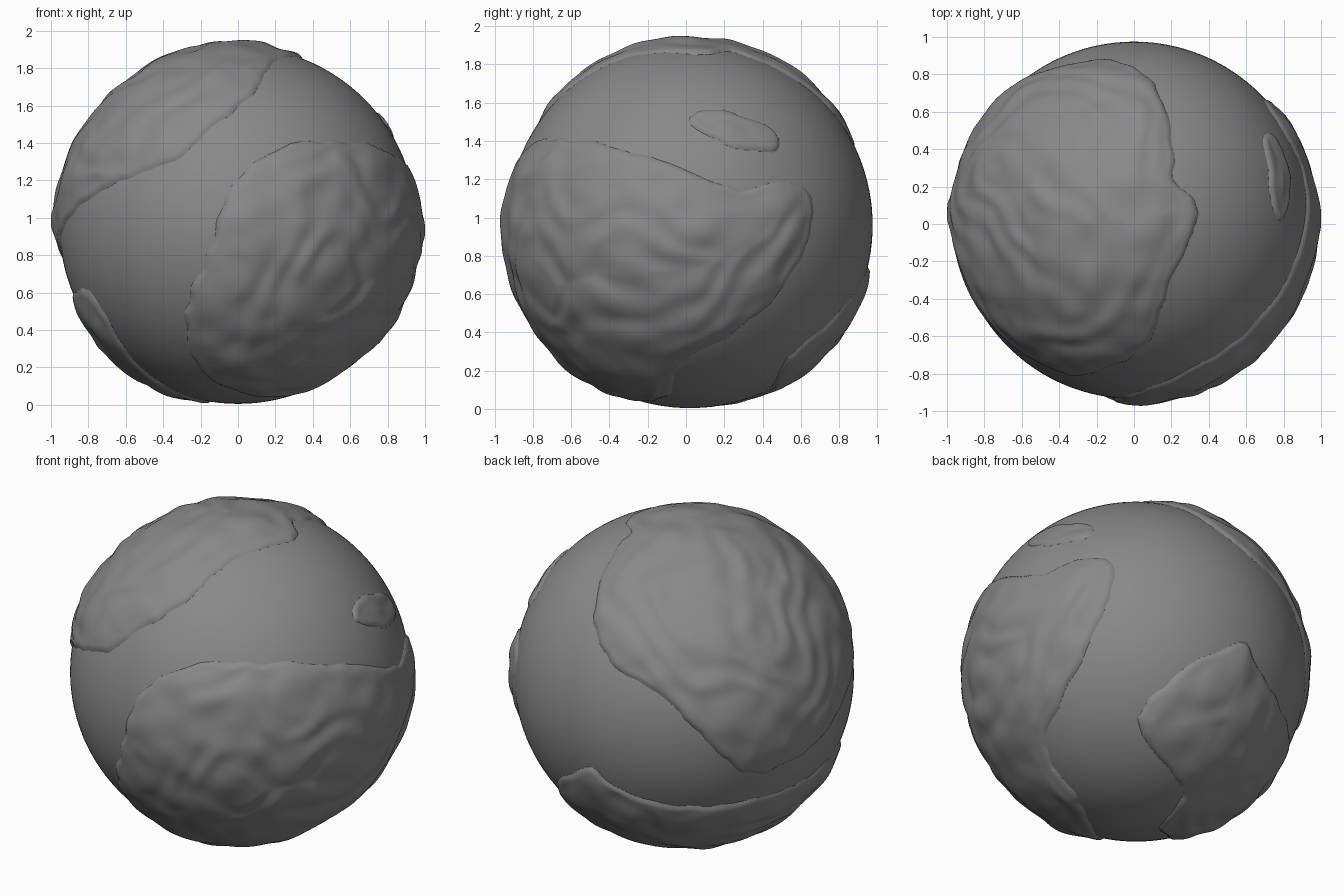
import bpy, bmesh
from math import sin, cos, radians, sqrt, exp
from mathutils import Vector, noise

if "Cube" in bpy.data.objects:
    bpy.data.objects.remove(bpy.data.objects["Cube"])

CENTRE = Vector((0, 0.02, 0.96))
R = 0.955
stone = bpy.data.materials.new("dark_grey")
stone.diffuse_color = (.25, .25, .25, 1)
stone.use_nodes = True
stone.node_tree.nodes["Principled BSDF"].inputs["Base Color"].default_value = stone.diffuse_color
fine = bmesh.new()
bmesh.ops.create_icosphere(fine, subdivisions=7, radius=1)

def viewer(az, el, origin=(0, 0)):
    """Maps points read in a view (azimuth, elevation) to directions on the globe."""
    a, e = radians(az), radians(el)
    right = Vector((cos(a), sin(a), 0))
    up = Vector((-sin(e) * sin(a), sin(e) * cos(a), cos(e)))
    toward = right.cross(up)

    def directions(*points):
        out = []
        for u, v in points:
            u, v = u - origin[0], v - origin[1]
            depth = sqrt(max(0, R * R - u * u - v * v))
            out.append((right * u + up * v + toward * depth).normalized())
        return out
    return directions

front = viewer(0, 0, (0, CENTRE.z))
side = viewer(90, 0, (CENTRE.y, CENTRE.z))
top = viewer(0, 90, (0, CENTRE.y))
back_left = viewer(220, 22)
back_low = viewer(140, -30)

def rounded(pts, steps=3):
    """Closed smooth curve through the coast points."""
    out = []
    for i in range(len(pts)):
        a, b, c, d = (pts[(i + k) % len(pts)] for k in (-1, 0, 1, 2))
        for s in range(steps):
            t = s / steps
            p = b + (c - a) * (t / 2) + (a * 2 - b * 5 + c * 4 - d) * (t * t / 2) + (b * 3 - a - c * 3 + d) * (t ** 3 / 2)
            out.append(p.normalized())
    return out

def smooth(t):
    t = min(1, max(0, t))
    return t * t * (3 - 2 * t)

def signed_distance(x, y, poly):
    best, inside = 9, False
    x1, y1 = poly[-1]
    for x2, y2 in poly:
        dx, dy = x2 - x1, y2 - y1
        t = min(1, max(0, ((x - x1) * dx + (y - y1) * dy) / (dx * dx + dy * dy + 1e-12)))
        best = min(best, (x - x1 - t * dx) ** 2 + (y - y1 - t * dy) ** 2)
        if (y1 > y) != (y2 > y) and x < x1 + (y - y1) * dx / dy:
            inside = not inside
        x1, y1 = x2, y2
    return sqrt(best) if inside else -sqrt(best)

def relief(n, d, height, peaks):
    """Steep shore, sloping interior, wandering ridges and summits."""
    shore = smooth((d + .012) / .045)
    low = min(.026, height + .012)
    ridges = sin(d * 27 + noise.noise(n * 2.5) * 8) * .004 + noise.noise(n * 6) * .012
    h = -.012 + shore * (low + (height + .012 - low) * smooth(d / .2)) + smooth(d / .1) * ridges
    for p in peaks:
        h += shore * .015 * exp(-(n - p).length_squared / .012)
    return min(h, .046)

def finish(name, bm):
    mesh = bpy.data.meshes.new(name)
    bm.to_mesh(mesh)
    bm.free()
    mesh.shade_smooth()
    mesh.materials.append(stone)
    ob = bpy.data.objects.new(name, mesh)
    ob.location = CENTRE
    bpy.context.collection.objects.link(ob)

def land(name, height, coast, peaks=()):
    """Patch of a fine globe, raised inside its coastline and sunk just outside it."""
    coast = rounded(coast)
    mid = sum(coast, Vector()).normalized()
    ax = mid.orthogonal().normalized()
    ay = mid.cross(ax)

    def flat(n):
        k = sqrt(2 / (1 + n.dot(mid)))
        return n.dot(ax) * k, n.dot(ay) * k

    poly = [flat(c) for c in coast]
    limit = min(c.dot(mid) for c in coast) - .06
    bm = fine.copy()
    drop = []
    for vert in bm.verts:
        n = vert.co.normalized()
        d = signed_distance(*flat(n), poly) if n.dot(mid) > limit else -1
        d += noise.noise(n * 8) * .018   # uneven shore
        if d < -.04:
            drop.append(vert)
        else:
            vert.co = n * (R + relief(n, d, height, peaks))
    bmesh.ops.delete(bm, geom=drop, context='VERTS')
    finish(name, bm)

# Ocean
bm = bmesh.new()
bmesh.ops.create_uvsphere(bm, u_segments=128, v_segments=64, radius=R)
finish("ocean", bm)

# Continents
land("north_west_continent", .03,
     top((.12, .75), (.22, .38), (.22, .24), (.35, .05), (.2, -.3), (.08, -.64))
     + front((-.33, 1.3), (-.7, 1.15), (-.93, .93))
     + back_left((.61, -.45), (.25, -.53), (-.17, -.11), (-.47, .11)),
     [Vector((-1, .03, .05)).normalized()])

land("south_east_continent", .03,
     front((.28, 1.4), (0, 1.23), (-.1, 1.05), (-.15, .87), (-.29, .5), (-.22, .19), (.05, .06))
     + back_low((-.31, -.71), (-.5, -.42), (-.29, .07), (-.1, .53))
     + side((.55, 1.2), (.3, 1.15), (0, 1.26), (-.3, 1.36)),
     [Vector((1, -.05, 0)).normalized(), Vector((0, -1, 0))])

land("southern_continent", .03,
     back_low((.62, .17), (.48, .13), (.28, .04), (0, -.26), (.16, -.54), (.25, -.7), (.12, -.88))
     + front((-.47, .16), (-.7, .48))
     + back_left((.85, -.41), (.33, -.68), (-.2, -.68), (-.46, -.58)))

land("island", .018, side((.01, 1.49), (.1, 1.57), (.28, 1.54), (.47, 1.45), (.46, 1.33), (.22, 1.37)))
fine.free()
